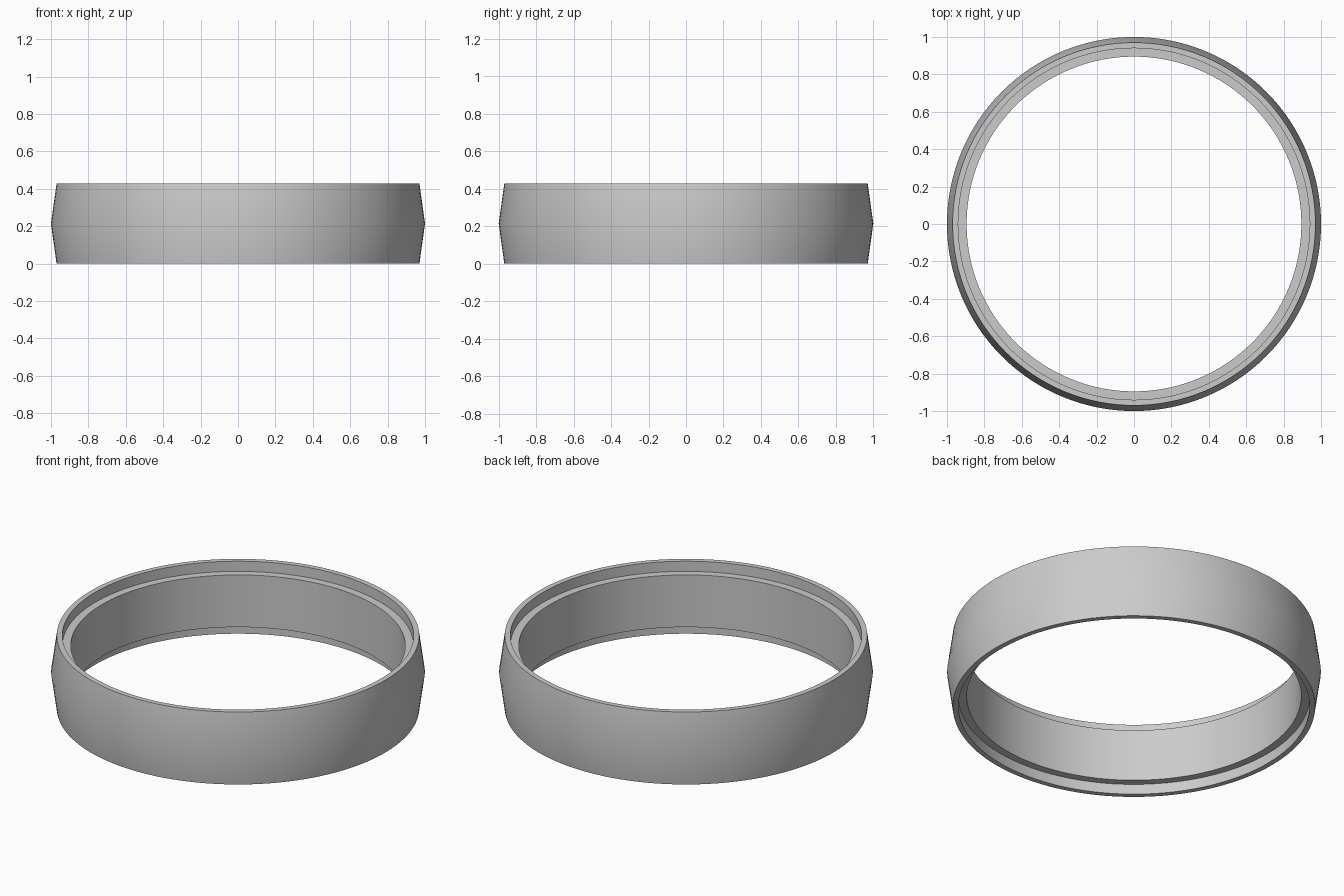
import bpy
import bmesh
import math

cube = bpy.data.objects.get("Cube")
if cube:
    bpy.data.objects.remove(cube, do_unlink=True)

HEIGHT = 0.428
STEP = 0.06        # depth of the recess at each end
SEGMENTS = 128

# Closed cross-section as (radius, z): crowned outside, stepped inside
lower = [(0.895, STEP), (0.94, STEP), (0.94, 0), (0.97, 0)]
upper = [(r, HEIGHT - z) for r, z in reversed(lower)]
profile = lower + [(1.0, HEIGHT / 2)] + upper

# Sweep the section around the vertical axis
bm = bmesh.new()
rings = []
for i in range(SEGMENTS):
    a = math.tau * i / SEGMENTS
    rings.append([bm.verts.new((r * math.cos(a), r * math.sin(a), z)) for r, z in profile])
count = len(profile)
for i in range(SEGMENTS):
    here, there = rings[i], rings[(i + 1) % SEGMENTS]
    for j in range(count):
        k = (j + 1) % count
        bm.faces.new((here[j], there[j], there[k], here[k]))
bmesh.ops.recalc_face_normals(bm, faces=bm.faces)

mesh = bpy.data.meshes.new("ring_band")
bm.to_mesh(mesh)
bm.free()
ring = bpy.data.objects.new("ring_band", mesh)
bpy.context.collection.objects.link(ring)

# Plain grey finish
grey = bpy.data.materials.new("light_grey")
grey.use_nodes = True
color = (0.6, 0.6, 0.6, 1)
grey.diffuse_color = color
grey.node_tree.nodes["Principled BSDF"].inputs["Base Color"].default_value = color
mesh.materials.append(grey)

# Smooth around the band, sharp at the rims and steps
bpy.ops.object.select_all(action="DESELECT")
ring.select_set(True)
bpy.context.view_layer.objects.active = ring
bpy.ops.object.shade_smooth_by_angle(angle=math.radians(30))
